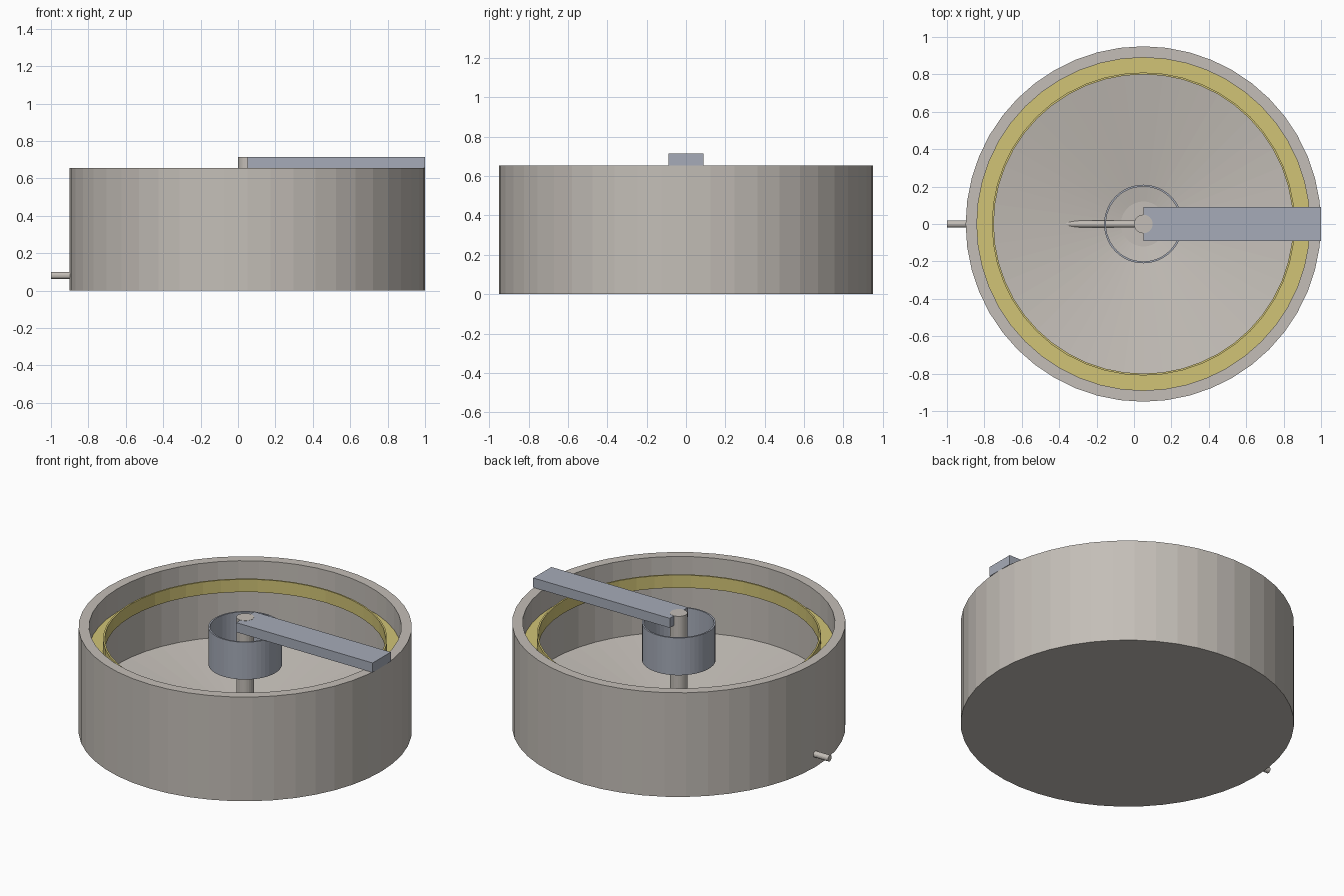
import bpy, bmesh
from math import cos, sin, tau
from mathutils import Matrix

if "Cube" in bpy.data.objects:
    bpy.data.objects.remove(bpy.data.objects["Cube"])

CX = 0.05        # tank axis
TOP = 0.655      # rim height
DECK = 0.715     # walkway top


def material(name, rgb):
    m = bpy.data.materials.new(name)
    m.use_nodes = True
    m.diffuse_color = (*rgb, 1)
    m.node_tree.nodes["Principled BSDF"].inputs["Base Color"].default_value = (*rgb, 1)
    return m


concrete = material("warm concrete", (0.55, 0.515, 0.475))
steel = material("blue grey steel", (0.38, 0.41, 0.48))
yellow = material("weir yellow", (0.64, 0.55, 0.18))


def finish(name, bm, mat):
    bmesh.ops.recalc_face_normals(bm, faces=bm.faces)
    mesh = bpy.data.meshes.new(name)
    bm.to_mesh(mesh)
    bm.free()
    mesh.materials.append(mat)
    obj = bpy.data.objects.new(name, mesh)
    bpy.context.collection.objects.link(obj)
    return obj


def lathe(name, profile, mat, sides=48):
    """Turn a closed (radius, height) profile around the tank axis."""
    bm = bmesh.new()
    rings = []
    for r, z in profile:
        rings.append([bm.verts.new((CX + r * cos(tau * i / sides),
                                    r * sin(tau * i / sides), z))
                      for i in range(sides)])
    for a, b in zip(rings, rings[1:] + rings[:1]):
        for i in range(sides):
            j = (i + 1) % sides
            bm.faces.new((a[i], a[j], b[j], b[i]))
    return finish(name, bm, mat)


def disc_lathe(name, profile, mat, sides=48):
    """Turn an open profile and close both ends with flat discs."""
    bm = bmesh.new()
    rings = [[bm.verts.new((CX + r * cos(tau * i / sides),
                            r * sin(tau * i / sides), z))
              for i in range(sides)] for r, z in profile]
    for a, b in zip(rings, rings[1:]):
        for i in range(sides):
            j = (i + 1) % sides
            bm.faces.new((a[i], a[j], b[j], b[i]))
    bm.faces.new(rings[0])
    bm.faces.new(rings[-1])
    return finish(name, bm, mat)


# Tank shell with a floor sloping down to a flat centre
disc_lathe("tank", [(0.95, 0), (0.95, TOP), (0.89, TOP), (0.89, 0.18), (0.12, 0.05)], concrete)

# Overflow channel with its upright weir
lathe("overflow_channel", [(0.89, 0.50), (0.89, 0.51), (0.81, 0.51),
                           (0.81, 0.58), (0.80, 0.58), (0.80, 0.50)], yellow)

# Open feed well around the shaft
lathe("feed_well", [(0.21, 0.42), (0.21, TOP), (0.20, TOP), (0.20, 0.42)], steel)

# Central shaft
disc_lathe("centre_shaft", [(0.05, 0.04), (0.05, DECK + 0.001)], concrete, 24)

# Walkway from the shaft to the rim
bm = bmesh.new()
bmesh.ops.create_cube(bm, size=1)
bmesh.ops.scale(bm, vec=(1 - CX, 0.18, DECK - TOP), verts=bm.verts)
bmesh.ops.translate(bm, vec=((1 + CX) / 2, 0, (DECK + TOP) / 2), verts=bm.verts)
finish("walkway", bm, steel)

# Drain pipe through the wall to the centre
bm = bmesh.new()
bmesh.ops.create_cone(bm, cap_ends=True, segments=16, radius1=0.019, radius2=0.019,
                      depth=1 + CX,
                      matrix=Matrix.Translation(((CX - 1) / 2, 0, 0.081))
                      @ Matrix.Rotation(tau / 4, 4, 'Y'))
finish("drain_pipe", bm, concrete)
